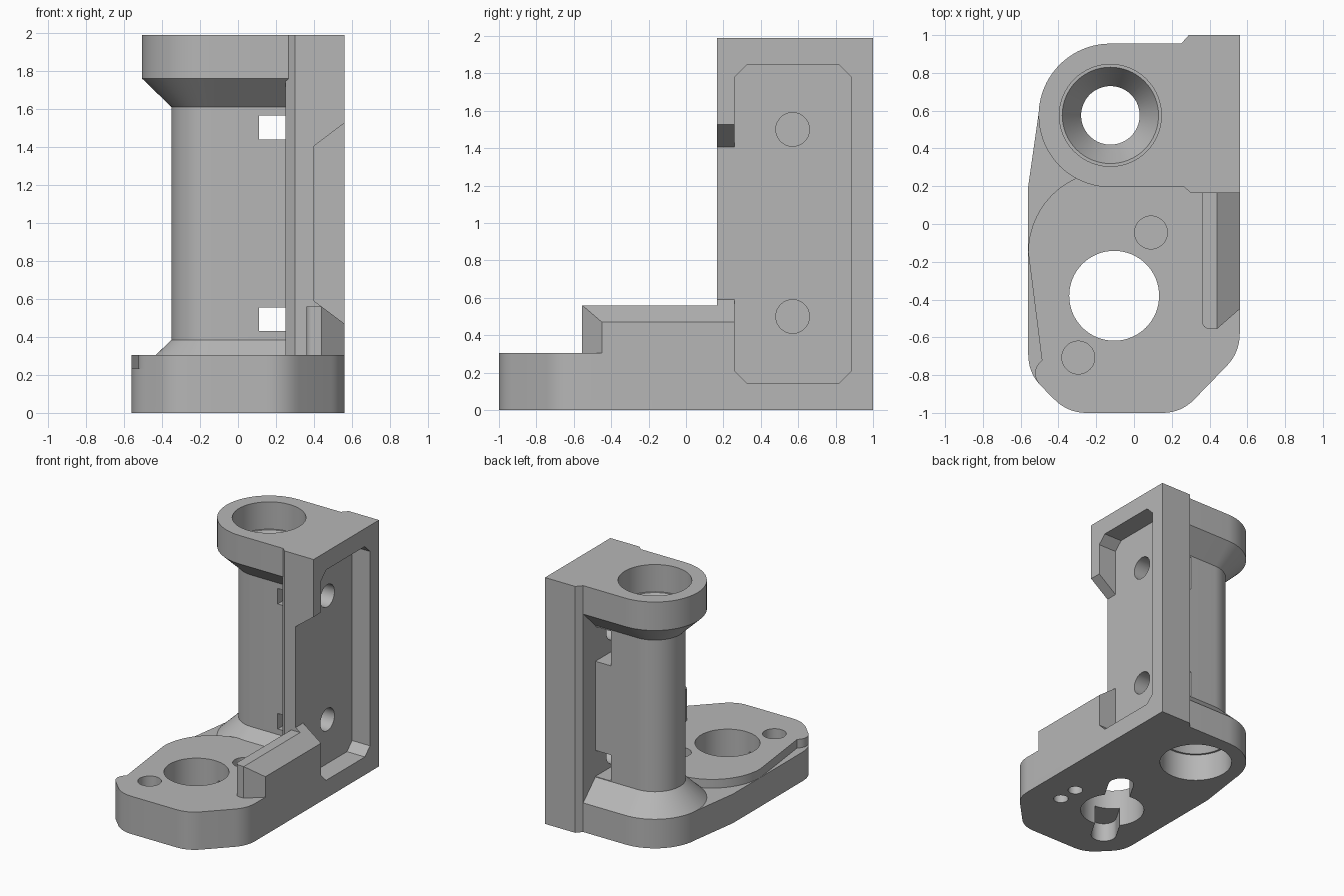
import bpy, bmesh
from math import sin, cos, pi, radians
from mathutils import Vector

cube = bpy.data.objects.get("Cube")
if cube:
    bpy.data.objects.remove(cube, do_unlink=True)

grey = bpy.data.materials.new("plain grey")
grey.use_nodes = True
COLOUR = (0.47, 0.47, 0.47, 1)
grey.diffuse_color = COLOUR
grey.node_tree.nodes["Principled BSDF"].inputs["Base Color"].default_value = COLOUR

# centre of the tube and of the large base hole
TX, TY = -0.125, 0.575
HX, HY = -0.105, -0.38
TOP = 1.99


def loft(name, rings):
    """Closed solid through rings of 3D points with equal counts."""
    bm = bmesh.new()
    rows = [[bm.verts.new(p) for p in ring] for ring in rings]
    n = len(rows[0])
    for a, b in zip(rows, rows[1:]):
        for i in range(n):
            j = (i + 1) % n
            bm.faces.new((a[i], a[j], b[j], b[i]))
    bm.faces.new(rows[0][::-1])
    bm.faces.new(rows[-1])
    bmesh.ops.recalc_face_normals(bm, faces=bm.faces[:])
    mesh = bpy.data.meshes.new(name)
    bm.to_mesh(mesh)
    bm.free()
    mesh.materials.append(grey)
    obj = bpy.data.objects.new(name, mesh)
    bpy.context.scene.collection.objects.link(obj)
    return obj


def prism(name, outline, lo, hi, axis="z"):
    place = {"z": lambda a, b, h: (a, b, h),
             "y": lambda a, b, h: (a, h, b),
             "x": lambda a, b, h: (h, a, b)}[axis]
    return loft(name, [[place(a, b, h) for a, b in outline] for h in (lo, hi)])


def arc(cx, cy, r, start=0, end=360, n=64):
    full = end - start == 360
    steps = n if full else n + 1
    return [(cx + r * cos(radians(start + (end - start) * i / n)),
             cy + r * sin(radians(start + (end - start) * i / n))) for i in range(steps)]


def rect(a0, b0, a1, b1, c=0):
    if not c:
        return [(a0, b0), (a1, b0), (a1, b1), (a0, b1)]
    return [(a0 + c, b0), (a1 - c, b0), (a1, b0 + c), (a1, b1 - c),
            (a1 - c, b1), (a0 + c, b1), (a0, b1 - c), (a0, b0 + c)]


def rounded(points, n=8):
    """Outline from (x, y, setback), corners with a setback are rounded."""
    out = []
    for i, (x, y, s) in enumerate(points):
        p = Vector((x, y))
        if not s:
            out.append((x, y))
            continue
        a = p + (Vector(points[i - 1][:2]) - p).normalized() * s
        b = p + (Vector(points[(i + 1) % len(points)][:2]) - p).normalized() * s
        for k in range(n + 1):
            t = k / n
            out.append(tuple(a * (1 - t) ** 2 + p * 2 * t * (1 - t) + b * t * t))
    return out


def combine(body, tool, operation):
    mod = body.modifiers.new("join", "BOOLEAN")
    mod.operation = operation
    mod.solver = "EXACT"
    mod.object = tool
    bpy.context.view_layer.update()
    graph = bpy.context.evaluated_depsgraph_get()
    mesh = bpy.data.meshes.new_from_object(body.evaluated_get(graph))
    body.modifiers.clear()
    body.data = mesh
    bpy.data.objects.remove(tool, do_unlink=True)


def tube_ring(r, z):
    """Half round at the tube, running straight into the wall."""
    pts = arc(TX, TY, r, 90, 270, 40)
    return [(x, y, z) for x, y in pts + [(0.35, TY - r), (0.35, TY + r)]]


# tube with flared ends
body = loft("bearing_bracket", [tube_ring(r, z) for r, z in (
    (0.38, 0), (0.38, 0.235), (0.225, 0.385), (0.225, 1.61), (0.38, 1.76), (0.38, TOP))])

# low base, raised front plate, side wall and front rail
front_edge = [(-0.56, -0.79, 0.1), (-0.35, -1, 0.1), (0.25, -1, 0.1), (0.56, -0.68, 0.1)]
low = rounded(front_edge + [(0.56, 0.6, 0), (-0.503, 0.6, 0), (-0.56, 0.2, 0)])
raised = rounded(front_edge + [(0.56, 0.28, 0)]) + arc(-0.13, -0.15, 0.43, 90, 180, 24)
wall = [(0.25, 0.21), (0.3, 0.165), (0.56, 0.165), (0.56, 1), (0.29, 1), (0.25, 0.955)]
rail = rounded([(0.36, -0.555, 0.045), (0.44, -0.555, 0), (0.56, -0.45, 0),
                (0.56, 0.2, 0), (0.36, 0.2, 0)])
for part in (prism("low_base", low, 0, 0.235),
             prism("front_plate", raised, 0, 0.305),
             prism("side_wall", wall, 0, TOP),
             prism("rail", rail, 0.1, 0.56)):
    combine(body, part, "UNION")

# tube bore with a seat at each end
bore = [(0.27, -0.1), (0.27, 0.22), (0.255, 0.22), (0.155, 0.385),
        (0.155, 1.605), (0.255, 1.77), (0.27, 1.77), (0.27, 2.1)]
cutters = [loft("bore", [[(x, y, z) for x, y in arc(TX, TY, r)] for r, z in bore])]

# wall recess and its sloped opening to the front
cutters.append(prism("recess", rect(0.26, 0.145, 0.885, 1.845, 0.065), 0.4, 0.7, "x"))
slope = [(0.4, 0.59), (0.4, 1.405), (0.6, 1.556), (0.6, 0.44)]
cutters.append(prism("opening", slope, -0.9, 0.3, "y"))

# bolt holes, the windows behind them and the wider rear pockets
for z in (0.5, 1.5):
    cutters.append(prism("bolt_hole", arc(0.57, z, 0.09, n=40), 0.18, 0.5, "x"))
for z0, z1, p0, p1 in ((0.43, 0.555, 0.39, 0.6), (1.44, 1.565, 1.32, 1.6)):
    cutters.append(prism("window", rect(0.11, z0, 0.25, z1), 0.3, 0.85, "y"))
    cutters.append(prism("rear_pocket", rect(0.11, p0, 0.25, p1), 0.5, 0.86, "y"))

# base holes: through hole, shallow sockets above, slot and pin holes below
cutters.append(prism("base_hole", arc(HX, HY, 0.238), -0.1, 0.5))
sockets = [(0.09, -0.045), (-0.295, -0.707)]
for x, y in sockets:
    cutters.append(prism("socket", arc(x, y, 0.087, n=40), 0.22, 0.5))
(x0, y0), (x1, y1) = sockets
slot = arc(x0, y0, 0.095, -30, 150, 20) + arc(x1, y1, 0.095, 150, 330, 20)
cutters.append(prism("under_slot", slot, -0.1, 0.15))
for y in (-0.5, -0.33):
    cutters.append(prism("pin_hole", arc(0.3, y, 0.055, n=32), -0.1, 0.12))

for cutter in cutters:
    combine(body, cutter, "DIFFERENCE")

# smooth round faces, crisp edges
bpy.ops.object.select_all(action="DESELECT")
body.select_set(True)
bpy.context.view_layer.objects.active = body
bpy.ops.object.shade_smooth_by_angle(angle=radians(25))
